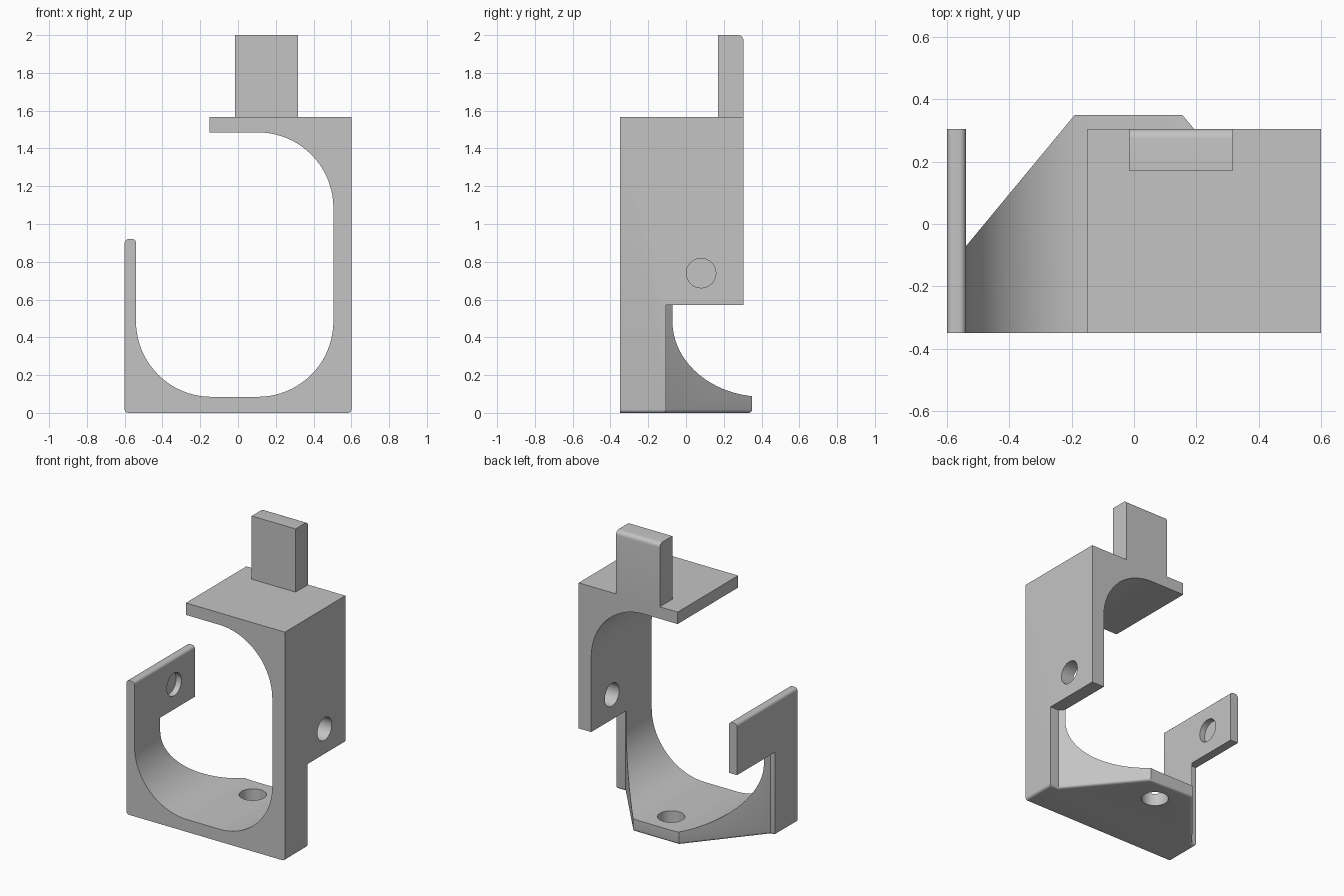
import bpy, bmesh, math
from mathutils import Vector

default = bpy.data.objects.get("Cube")
if default:
    bpy.data.objects.remove(default, do_unlink=True)

grey = bpy.data.materials.new("plain_grey")
grey.use_nodes = True
grey.diffuse_color = (0.55, 0.55, 0.55, 1)
grey.node_tree.nodes["Principled BSDF"].inputs["Base Color"].default_value = (0.55, 0.55, 0.55, 1)

FRONT, BACK = -0.35, 0.35
WALL_BACK = 0.305      # back of the walls and top plate
STEP_Z = 0.57          # underside of the wide part of the walls
MID = -0.0175          # centre of the opening


def arc(cx, cz, r, start, end, steps=20):
    """Points along an arc, angles in degrees."""
    angles = [math.radians(start + (end - start) * i / steps) for i in range(steps + 1)]
    return [(cx + r * math.cos(a), cz + r * math.sin(a)) for a in angles]


def prism(name, outline, axis, low, high):
    """Extrude a 2D outline along x, y or z."""
    place = {"x": lambda a, b: (low, a, b),
             "y": lambda a, b: (a, low, b),
             "z": lambda a, b: (a, b, low)}[axis]
    bm = bmesh.new()
    face = bm.faces.new([bm.verts.new(place(a, b)) for a, b in outline])
    out = bmesh.ops.extrude_face_region(bm, geom=[face])
    shift = Vector([high - low if axis == k else 0 for k in "xyz"])
    verts = [g for g in out["geom"] if isinstance(g, bmesh.types.BMVert)]
    bmesh.ops.translate(bm, vec=shift, verts=verts)
    bmesh.ops.recalc_face_normals(bm, faces=bm.faces)
    mesh = bpy.data.meshes.new(name)
    bm.to_mesh(mesh)
    bm.free()
    mesh.materials.append(grey)
    obj = bpy.data.objects.new(name, mesh)
    bpy.context.collection.objects.link(obj)
    return obj


def activate(obj):
    bpy.ops.object.select_all(action="DESELECT")
    obj.select_set(True)
    bpy.context.view_layer.objects.active = obj


def cut(obj, cutter):
    cutter.hide_render = True
    mod = obj.modifiers.new("cut", "BOOLEAN")
    mod.operation = "DIFFERENCE"
    mod.solver = "EXACT"
    mod.object = cutter
    activate(obj)
    bpy.ops.object.modifier_apply(modifier=mod.name)
    bpy.data.objects.remove(cutter, do_unlink=True)


def circle(a, b, r):
    return arc(a, b, r, 0, 360, 40)[:-1]


# Hooked frame: short wall, base, tall wall and top plate in one profile
R = 0.4
profile = [(-0.6, 0), (0.6, 0), (0.6, 1.567), (-0.15, 1.567), (-0.15, 1.485)]
profile += arc(0.505 - R, 1.485 - R, R, 90, 0)
profile += arc(0.505 - R, 0.085 + R, R, 0, -90)
profile += arc(-0.54 + R, 0.085 + R, R, 270, 180)
profile += arc(-0.56, 0.9, 0.02, 0, 90, 5)
profile += arc(-0.58, 0.9, 0.02, 90, 180, 5)
frame = prism("hooked_frame", profile, "y", FRONT, BACK)

# Trim the back of the walls, then taper the base and notch below the walls
cut(frame, prism("back_cutter", [(-1, WALL_BACK), (1, WALL_BACK), (1, 1), (-1, 1)], "z", 0.3, 3))
for s in (-1, 1):
    outline = [(0.55, -0.105), (0.173, BACK), (0.173, 1), (1.2, 1), (1.2, -0.105)]
    cut(frame, prism("taper_cutter", [(MID + s * x, y) for x, y in outline], "z", -1, STEP_Z))

# Round the bottom rim except along the front
bm = bmesh.new()
bm.from_mesh(frame.data)
rim = [e for e in bm.edges
       if all(v.co.z < 1e-4 for v in e.verts)
       and not all(v.co.y < FRONT + 1e-4 for v in e.verts)]
bmesh.ops.bevel(bm, geom=rim, offset=0.018, segments=4, profile=0.5, affect="EDGES")
bm.to_mesh(frame.data)
bm.free()

# Screw holes: through the tall wall, blind in the short wall, through the base
cut(frame, prism("wall_hole_cutter", circle(0.08, 0.74, 0.078), "x", -0.58, 0.8))
cut(frame, prism("base_hole_cutter", circle(MID, 0.185, 0.085), "z", -0.2, 0.3))

# Upright tab with a rounded top back edge
tab = [(0.17, 1.567), (WALL_BACK, 1.567)] + arc(WALL_BACK - 0.03, 1.97, 0.03, 0, 90, 6) + [(0.17, 2)]
upright_tab = prism("upright_tab", tab, "x", -0.015, 0.317)

for obj in (frame, upright_tab):
    activate(obj)
    bpy.ops.object.shade_smooth_by_angle(angle=math.radians(30))
